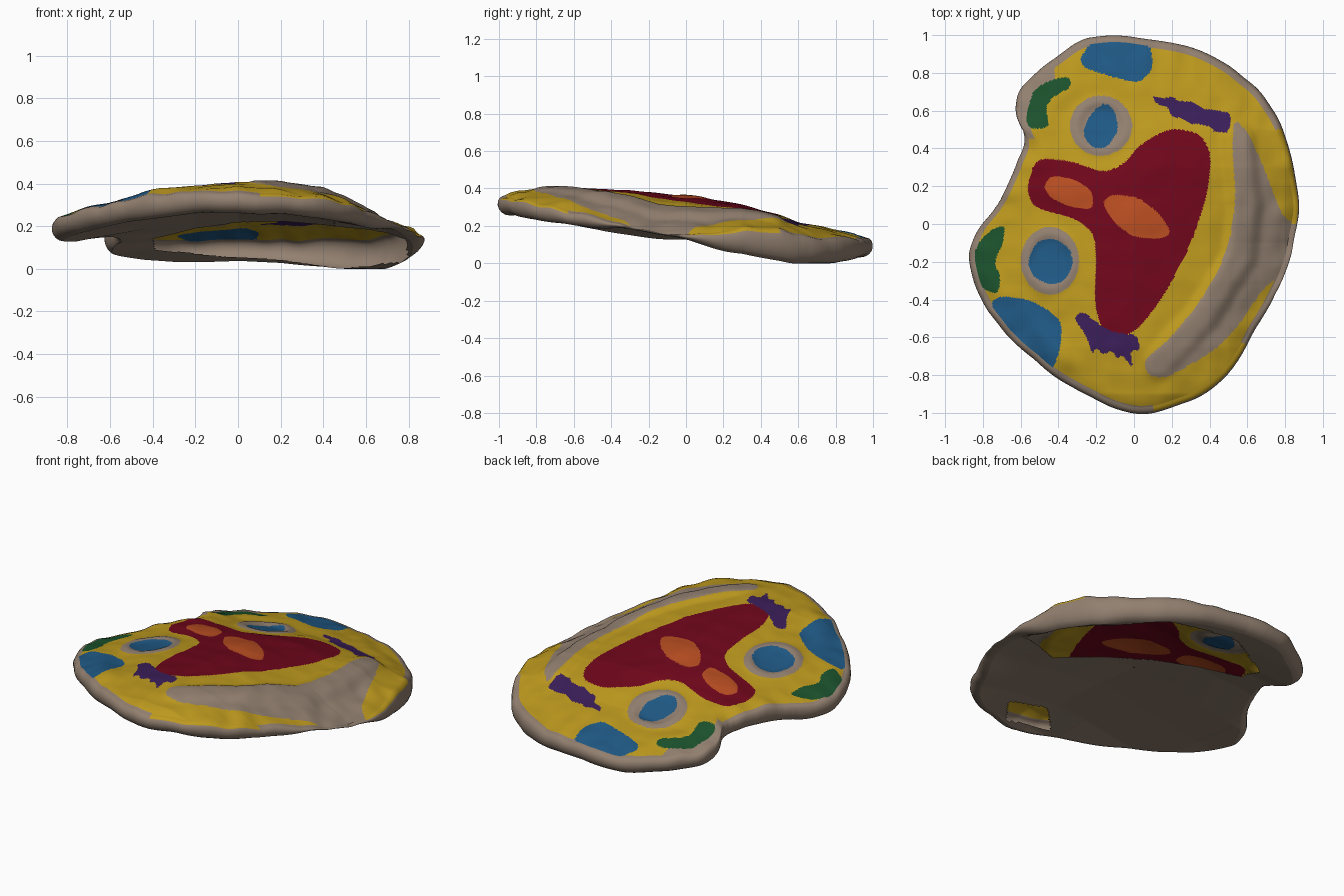
import bpy, math
from mathutils import Vector, noise

if "Cube" in bpy.data.objects:
    bpy.data.objects.remove(bpy.data.objects["Cube"])

# ---- helpers -------------------------------------------------------------
def pts(nums):
    return [(nums[i], nums[i + 1]) for i in range(0, len(nums), 2)]

def chaikin(p, n=2):
    for _ in range(n):
        q = []
        for a, b in zip(p, p[1:] + p[:1]):
            q += [(a[0] * .8 + b[0] * .2, a[1] * .8 + b[1] * .2),
                  (a[0] * .2 + b[0] * .8, a[1] * .2 + b[1] * .8)]
        p = q
    return p

def inside(p, x, y):
    hit = False
    for (ax, ay), (bx, by) in zip(p, p[1:] + p[:1]):
        if (ay > y) != (by > y) and x < (bx - ax) * (y - ay) / (by - ay) + ax:
            hit = not hit
    return hit

def lerp(table, v):
    if v <= table[0][0]:
        return table[0][1]
    for (a, fa), (b, fb) in zip(table, table[1:]):
        if v <= b:
            return fa + (fb - fa) * (v - a) / (b - a)
    return table[-1][1]

def oval(cx, cy, rx, ry):
    return [(cx + rx * math.cos(i * math.pi / 16), cy + ry * math.sin(i * math.pi / 16)) for i in range(32)]

# ---- materials -----------------------------------------------------------
COLOURS = {"stone_grey": (.29, .217, .163), "yellow": (.51, .32, .013), "dark_red": (.16, .002, .011),
           "orange": (.48, .075, .015), "blue": (.014, .10, .235), "green": (.011, .083, .025),
           "purple": (.043, .013, .10)}
NAMES = list(COLOURS)
MATS = []
for n, c in COLOURS.items():
    m = bpy.data.materials.new(n)
    m.diffuse_color = (*c, 1)
    m.use_nodes = True
    m.node_tree.nodes["Principled BSDF"].inputs["Base Color"].default_value = m.diffuse_color
    MATS.append(m)

# ---- outline seen from above ---------------------------------------------
outline = chaikin(pts([-.13, 1.003, .08, .98, .32, .935, .53, .825, .71, .66, .80, .48, .845, .32, .875, .13, .86, -.05,
                       .81, -.24, .72, -.43, .61, -.61, .52, -.78, .35, -.92, .05, -1.02, -.15, -.96, -.39, -.835,
                       -.6, -.66, -.76, -.49, -.845, -.32, -.88, -.16, -.84, -.04, -.73, .08, -.655, .24,
                       -.565, .45, -.63, .58, -.61, .71, -.48, .84, -.29, .975]))
polar = sorted((math.atan2(y, x), math.hypot(x, y)) for x, y in outline)
polar = [(polar[-1][0] - 2 * math.pi, polar[-1][1])] + polar + [(polar[0][0] + 2 * math.pi, polar[0][1])]

# ---- painted patches (colour, outline), later ones on top ----------------
PAINT = []
def paint(colour, nums, rounds=2):
    p = chaikin(pts(nums), rounds)
    xs, ys = [a for a, _ in p], [b for _, b in p]
    PAINT.append((NAMES.index(colour), p, min(xs), max(xs), min(ys), max(ys)))

EYES = [(-.175, .52, .165, .16), (-.445, -.195, .155, .18)]
paint("stone_grey", [.53, .56, .6, .49, .68, .32, .75, .13, .80, .02, .9, 0, .82, -.25, .69, -.33, .56, -.53, .43, -.67,
                     .165, -.82, .07, -.80, .05, -.72, .19, -.61, .38, -.37, .5, -.13, .54, .13, .52, .4])
paint("dark_red", [-.52, .35, -.34, .335, -.155, .27, -.05, .32, .03, .42, .19, .51, .35, .48, .41, .37, .39, .16, .3, -.11,
                   .165, -.37, .03, -.55, -.06, -.6, -.17, -.56, -.21, -.42, -.2, -.19, -.21, -.05, -.31, .03,
                   -.53, .085, -.57, .185])
paint("orange", [-.17, .11, -.12, .16, .03, .14, .14, .05, .2, -.05, .14, -.08, 0, -.07, -.1, 0])
paint("orange", [-.48, .2, -.435, .26, -.31, .235, -.22, .175, -.215, .075, -.34, .09, -.445, .14])
for e in EYES:
    paint("stone_grey", [v for p in oval(*e) for v in p])
paint("blue", [-.275, .48, -.23, .585, -.155, .645, -.1, .6, -.08, .5, -.14, .405, -.22, .4])
paint("blue", [-.565, -.2, -.515, -.09, -.42, -.075, -.34, -.13, -.32, -.21, -.365, -.3, -.445, -.325, -.54, -.275])
paint("blue", [-.29, .875, -.21, .985, -.07, .99, .09, .95, .1, .82, .03, .745, -.1, .775, -.26, .825])
paint("blue", [-.765, -.42, -.71, -.38, -.55, -.4, -.385, -.5, -.385, -.64, -.435, -.795, -.58, -.66, -.67, -.56])
paint("green", [-.575, .57, -.53, .715, -.445, .76, -.345, .785, -.33, .725, -.42, .68, -.47, .62, -.445, .51, -.555, .5])
paint("green", [-.86, -.2, -.82, -.09, -.74, -.02, -.68, -.01, -.695, -.105, -.74, -.2, -.705, -.29, -.72, -.375,
                -.79, -.35, -.84, -.28])
paint("purple", [.095, .68, .165, .665, .2, .675, .24, .65, .32, .645, .375, .605, .43, .605, .515, .585, .505, .485,
                 .43, .485, .4, .515, .35, .53, .3, .53, .245, .56, .2, .57, .18, .62, .12, .635], 1)
paint("purple", [-.32, -.5, -.275, -.46, -.18, -.535, -.1, -.575, .02, -.59, .03, -.67, -.02, -.67, -.005, -.765,
                 -.06, -.695, -.09, -.71, -.115, -.67, -.16, -.69, -.205, -.655, -.22, -.69, -.255, -.585], 1)

def yellow_side(x, y):
    return x > .1 and (y < -.63 or 0 < y < .5)

def colour_at(x, y, t):
    for ci, p, x0, x1, y0, y1 in reversed(PAINT):
        if x0 <= x <= x1 and y0 <= y <= y1 and inside(p, x, y):
            return ci
    margin = .875 if x < -.42 and y > .45 else .955
    return 0 if t > margin and not yellow_side(x, y) else 1

# ---- surface heights -----------------------------------------------------
ALONG = [(-1, .365), (-.9, .395), (-.65, .408), (-.3, .39), (0, .36), (.3, .318), (.5, .262), (.6, .225), (.8, .18), (1, .145)]
LEFT = [(0, 0), (.2, .015), (.35, .04), (.5, .065), (.7, .1), (.87, .135)]
RIGHT = [(0, 0), (.2, .015), (.4, .045), (.5, .075), (.6, .115), (.8, .19), (.9, .25)]
UNDER = [(0, 0), (.2, .015), (.4, .045), (.6, .09), (.8, .15), (.9, .19)]
RIDGE = [(.55, .45), (.59, .1), (.56, -.17), (.37, -.48), (.13, -.74)]

def body(x, y):
    if x < 0:                                    # the back lobes droop less than the front
        b = lerp(LEFT, -x) * lerp([(0, 1), (.5, .35)], y)
    else:
        b = lerp(RIGHT, x) * lerp([(-.1, 1), (.5, .35)], y)
    return lerp(ALONG, y) - b

def seg_dist(x, y, a, b):
    dx, dy = b[0] - a[0], b[1] - a[1]
    k = max(0, min(1, ((x - a[0]) * dx + (y - a[1]) * dy) / (dx * dx + dy * dy)))
    return math.hypot(x - a[0] - k * dx, y - a[1] - k * dy)

def top_z(x, y, t):
    z = body(x, y)
    d = min(seg_dist(x, y, a, b) for a, b in zip(RIDGE, RIDGE[1:]))
    z += lerp([(-.7, .018), (-.4, .028)], y) * math.exp(-(d / .08) ** 4)    # long ridge
    z -= .022 * math.exp(-(math.hypot(x + .2, y - .48) / .24) ** 4)          # hollow round the back eye
    z += .025 * math.exp(-(math.hypot(x + .41, y + .72) / .1) ** 2)          # knob at the front edge
    for cx, cy, rx, ry in EYES:                                   # ringed eye sockets
        q = math.hypot((x - cx) / rx, (y - cy) / ry)
        z += .011 * math.exp(-((q - .8) / .2) ** 2) - .004 * math.exp(-(q / .6) ** 4)
    for cx, cy, rx, ry in [(.02, .04, .15, .09), (-.34, .17, .11, .07)]:   # orange bumps
        z += .007 * math.exp(-math.hypot((x - cx) / rx, (y - cy) / ry) ** 4)
    z += noise.noise(Vector((x * 9, y * 9, 3))) * (.004 + .012 * t ** 4)
    return z - .025 * t ** 10

def base_z(x, y):
    if x < 0:
        return max(0, body(x, y) - .12)
    lift = lerp([(.45, 0), (.7, .045)], x) * math.exp(-((y + .15) / .3) ** 4)
    return max(0, lerp(ALONG, y) - lerp(UNDER, x) - .12 + lift)

# ---- ring grid builder ---------------------------------------------------
SEG = 720
ANG = [-math.pi + 2 * math.pi * i / SEG for i in range(SEG)]
RAD = [lerp(polar, a) * (1 + .007 * noise.noise(Vector((math.cos(a) * 6, math.sin(a) * 6, 0)))) for a in ANG]

def at(i, t):
    return RAD[i] * t * math.cos(ANG[i]), RAD[i] * t * math.sin(ANG[i])

def ring_sheet(name, rings, point, rule, flip=False):
    """rings x SEG grid; rule(x, y, ring) gives a material index or None for a hole"""
    verts = [point(i, k) for k in range(rings) for i in range(SEG)]
    faces, mi = [], []
    for k in range(rings - 1):
        for i in range(SEG):
            j = (i + 1) % SEG
            f = (k * SEG + i, (k + 1) * SEG + i, (k + 1) * SEG + j, k * SEG + j)
            c = rule(sum(verts[v][0] for v in f) / 4, sum(verts[v][1] for v in f) / 4, k)
            if c is not None:
                faces.append(f[::-1] if flip else f)
                mi.append(c)
    me = bpy.data.meshes.new(name)
    me.from_pydata(verts, [], faces)
    for m in MATS:
        me.materials.append(m)
    me.polygons.foreach_set("material_index", mi)
    me.polygons.foreach_set("use_smooth", [True] * len(mi))
    me.update()
    ob = bpy.data.objects.new(name, me)
    bpy.context.collection.objects.link(ob)
    return ob

# ---- painted upper face --------------------------------------------------
EDGE, LOW, N = .965, .94, 120
def top_point(i, k):
    t = EDGE * max(k / (N - 1), .002)
    x, y = at(i, t)
    return x, y, top_z(x, y, t)
ring_sheet("painted_face", N, top_point, lambda x, y, k: colour_at(x, y, EDGE * (k + .5) / (N - 1)))

# ---- rounded rim between the face and the underside ----------------------
R = 9
def rim_point(i, k):
    s = k / (R - 1)
    x, y = at(i, EDGE)
    zt = top_z(x, y, EDGE)
    zb = base_z(*at(i, LOW))
    x, y = at(i, EDGE + (LOW - EDGE) * s + .0475 * math.sin(math.pi * s))
    return x, y, zt + (zb - zt) * (1 - math.cos(math.pi * s)) / 2
ring_sheet("rim", R, rim_point, lambda x, y, k: 1 if k < 2 and yellow_side(x, y) else 0)

# ---- broken underside with two openings ----------------------------------
OPEN = pts([-.39, .6, -.04, .83, .46, .81, .8, .35, .79, 0, .45, -.15, -.4, .43])
GAP = pts([.26, -.75, .03, -.7, -.13, -.86, .14, -.92])
B = 60
def base_point(i, k):
    x, y = at(i, LOW * max(k / (B - 1), .002))
    return x, y, base_z(x, y)
ring_sheet("underside", B, base_point,
           lambda x, y, k: None if inside(OPEN, x, y) or inside(GAP, x, y) else 0, flip=True)
